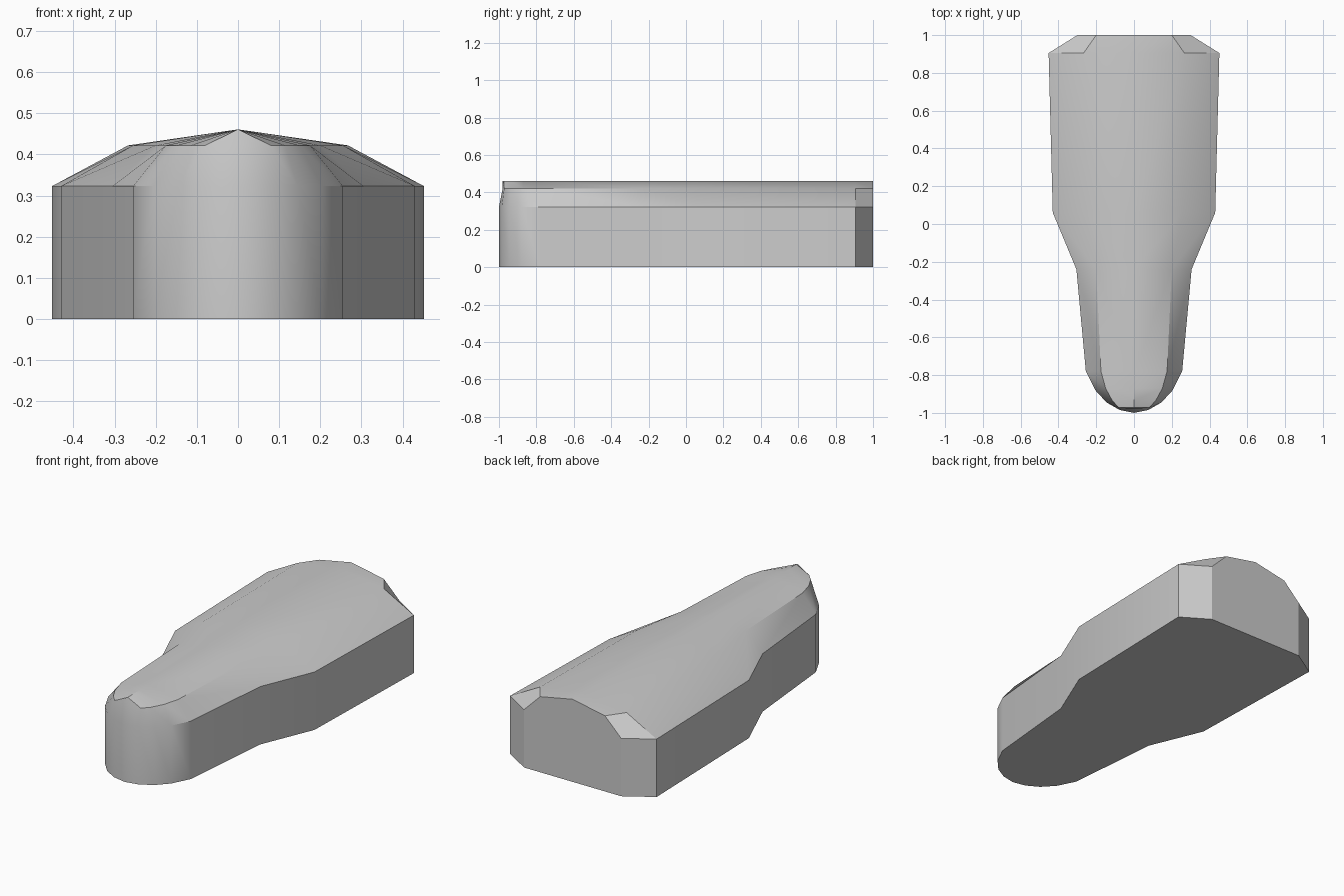
import bpy, bmesh, math

if "Cube" in bpy.data.objects:
    bpy.data.objects.remove(bpy.data.objects["Cube"])

# Cross-section stations, back to front: y, wall half-width, shoulder half-width, shoulder y
stations = [
    (1.00, 0.30, 0.20, 1.00),
    (0.905, 0.452, 0.267, 0.905),
    (0.06, 0.43, 0.255, 0.06),
    (-0.24, 0.305, 0.20, -0.24),
    (-0.78, 0.255, 0.175, -0.78),
    (-0.88, 0.205, 0.150, -0.87),
    (-0.945, 0.145, 0.115, -0.935),
    (-0.985, 0.075, 0.08, -0.972),
    (-1.00, 0.0, 0.0, -0.98),
]
WALL, SHOULDER, RIDGE = 0.323, 0.422, 0.461

# Half body: floor centre, floor edge, wall top, shoulder, ridge
bm = bmesh.new()
rows = []
for y, x, sx, sy in stations:
    pts = [(0, y, 0), (x, y, 0), (x, y, WALL), (sx, sy, SHOULDER), (0, sy, RIDGE)]
    rows.append([bm.verts.new(p) for p in pts])
for a, b in zip(rows, rows[1:]):
    for i in range(4):
        bm.faces.new((a[i], a[i + 1], b[i + 1], b[i]))
bm.faces.new(rows[0])

# Mirrored half
bmesh.ops.mirror(bm, geom=bm.verts[:] + bm.edges[:] + bm.faces[:], axis='X', merge_dist=0.0001)
bmesh.ops.remove_doubles(bm, verts=bm.verts[:], dist=0.0005)
bmesh.ops.dissolve_degenerate(bm, edges=bm.edges[:], dist=0.0001)
bmesh.ops.recalc_face_normals(bm, faces=bm.faces[:])

mesh = bpy.data.meshes.new("tapered_body")
bm.to_mesh(mesh)
bm.free()
body = bpy.data.objects.new("tapered_body", mesh)
bpy.context.collection.objects.link(body)
bpy.context.view_layer.objects.active = body
body.select_set(True)
bpy.ops.object.shade_smooth_by_angle(angle=math.radians(30))
